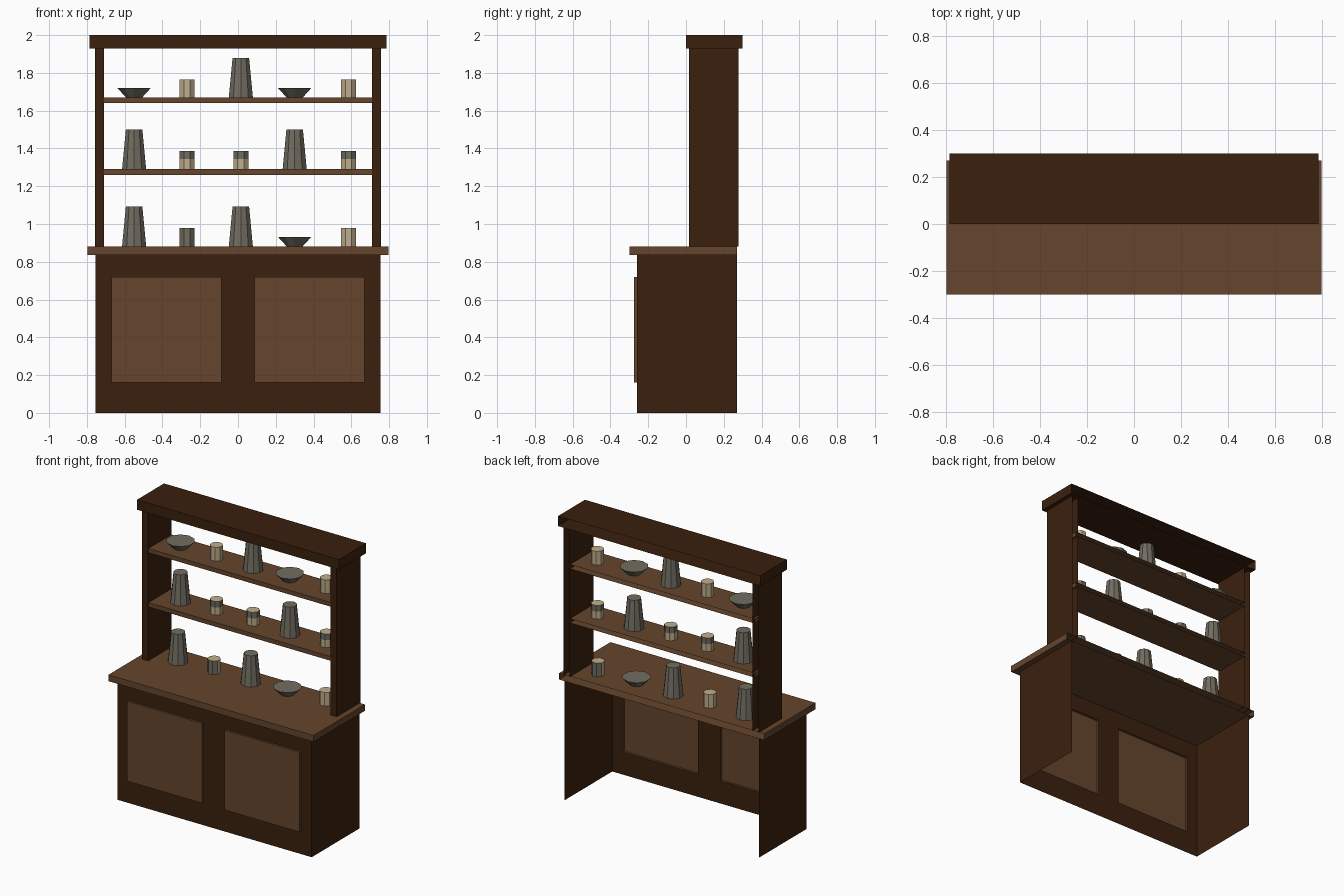
import bpy, bmesh, math

if "Cube" in bpy.data.objects:
    bpy.data.objects.remove(bpy.data.objects["Cube"])


def material(name, rgb):
    m = bpy.data.materials.new(name)
    m.diffuse_color = (*rgb, 1)
    m.use_nodes = True
    m.node_tree.nodes["Principled BSDF"].inputs["Base Color"].default_value = m.diffuse_color
    return m


DARK = material("dark_wood", (0.042, 0.0145, 0.0042))
BROWN = material("mid_wood", (0.130, 0.060, 0.026))
GREY = material("grey_stoneware", (0.165, 0.152, 0.118))
CREAM = material("cream_pottery", (0.53, 0.43, 0.265))


def finish(name, bm, mats):
    me = bpy.data.meshes.new(name)
    bm.to_mesh(me)
    bm.free()
    for m in mats:
        me.materials.append(m)
    ob = bpy.data.objects.new(name, me)
    bpy.context.collection.objects.link(ob)
    return ob


def box(name, x, y, z, mat, open_sides=((0, 1, 0),)):
    """Box from ranges, leaving out the faces whose normals are listed."""
    bm = bmesh.new()
    bmesh.ops.create_cube(bm, size=1)
    bm.normal_update()
    gone = [f for f in bm.faces
            if any(sum(a * b for a, b in zip(f.normal, s)) > 0.9 for s in open_sides)]
    bmesh.ops.delete(bm, geom=gone, context='FACES')
    for v in bm.verts:
        for i, (lo, hi) in enumerate((x, y, z)):
            v.co[i] = lo + (hi - lo) * (v.co[i] + 0.5)
    return finish(name, bm, [mat])


BACK, FRONT, TOP, BOTTOM = (0, 1, 0), (0, -1, 0), (0, 0, 1), (0, 0, -1)

# Cabinet sides, open at the back, top and bottom
box("cabinet_sides", (-0.755, 0.755), (-0.26, 0.27), (0, 0.837), DARK,
    (BACK, FRONT, TOP, BOTTOM))

# Cabinet front with two door openings
xs, zs = (-0.755, -0.67, -0.087, 0.087, 0.67, 0.755), (0, 0.16, 0.72, 0.837)
bm = bmesh.new()
for i in range(5):
    for j in range(3):
        if j == 1 and i in (1, 3):
            continue
        bm.faces.new([bm.verts.new((xs[a], -0.26, zs[b]))
                      for a, b in ((i, j), (i + 1, j), (i + 1, j + 1), (i, j + 1))])
bmesh.ops.remove_doubles(bm, verts=bm.verts[:], dist=1e-4)
finish("cabinet_front", bm, [DARK])

# Doors standing slightly proud, and rack uprights
for side, s in (("left", -1), ("right", 1)):
    box(side + "_door", tuple(sorted((s * 0.087, s * 0.67))), (-0.275, -0.26),
        (0.16, 0.72), BROWN)
    box(side + "_upright", tuple(sorted((s * 0.71, s * 0.757))), (0.015, 0.278),
        (0.88, 1.93), DARK, (BACK, TOP, BOTTOM))

# Counter, shelves and cornice
box("countertop", (-0.797, 0.797), (-0.3, 0.27), (0.837, 0.882), BROWN)
box("lower_shelf", (-0.725, 0.725), (0.02, 0.275), (1.26, 1.29), BROWN)
box("upper_shelf", (-0.725, 0.725), (0.02, 0.275), (1.64, 1.67), BROWN)
box("cornice", (-0.785, 0.785), (0, 0.3), (1.93, 2.0), DARK)


def pot(name, at, r_low, r_high, height, sides, mats, bands=(0, 1), rule=None):
    """Low-poly round vessel; rule picks the colour index of each face."""
    bm = bmesh.new()
    rings = []
    for t in bands:
        r = r_low + (r_high - r_low) * t
        rings.append([bm.verts.new((r * math.cos(a), r * math.sin(a), t * height))
                      for a in (2 * math.pi * (k + 0.5) / sides for k in range(sides))])
    for a, b in zip(rings, rings[1:]):
        for k in range(sides):
            n = (k + 1) % sides
            bm.faces.new((a[k], a[n], b[n], b[k]))
    bm.faces.new(rings[-1])
    bm.faces.new(rings[0][::-1])
    bm.normal_update()
    if rule:
        for f in bm.faces:
            f.material_index = int(rule(f))
    finish(name, bm, mats).location = at


def vase(x, y, z):
    pot("vase", (x, y, z), 0.067, 0.046, 0.21, 10, [GREY])


def bowl(x, y, z):
    pot("bowl", (x, y, z), 0.045, 0.093, 0.05, 10, [GREY])


def mug(x, y, z, rule=None):
    pot("mug", (x, y, z), 0.043, 0.043, 0.096, 8, [CREAM, GREY], (0, 0.55, 1), rule)


def glaze_top(f):
    return f.calc_center_median().z > 0.06 and f.normal.z < 0.5


X = (-0.55, -0.27, 0.015, 0.30, 0.585)

# Crockery on the counter
z, y = 0.882, 0.12
vase(X[0], y, z)
mug(X[1], y, z, lambda f: f.normal.y < -0.3)
vase(X[2], y, z)
bowl(X[3], y, z)
mug(X[4], y + 0.02, z, lambda f: f.normal.y > 0.3)

# Crockery on the lower shelf
z, y = 1.29, 0.147
vase(X[0], y, z)
mug(X[1], y, z, glaze_top)
mug(X[2], y, z, glaze_top)
vase(X[3], y, z)
mug(X[4], y, z, glaze_top)

# Crockery on the upper shelf
z = 1.67
bowl(X[0], y, z)
mug(X[1], y, z)
vase(X[2], y, z)
bowl(X[3], y, z)
mug(X[4], y, z)
